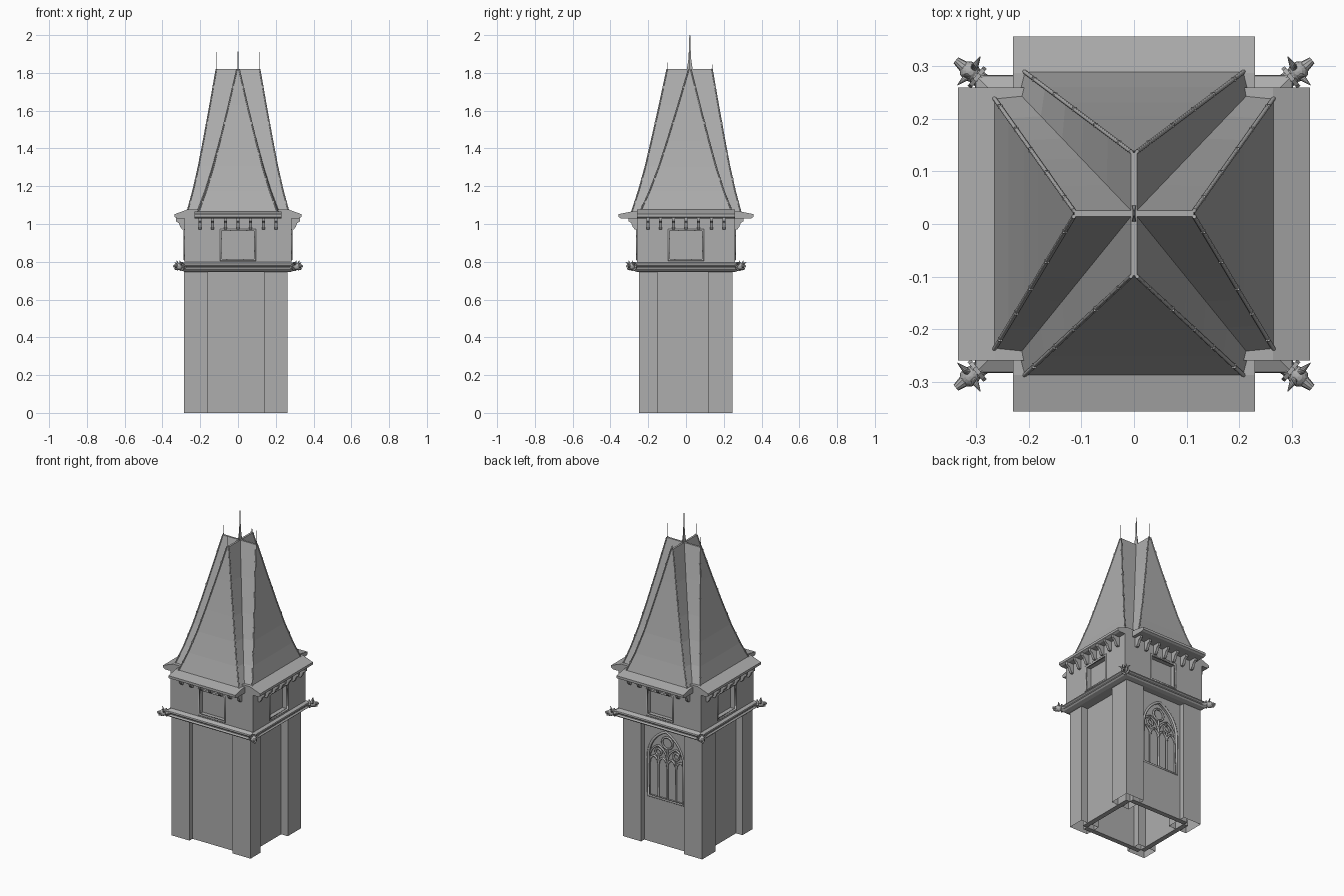
import bpy, bmesh
from math import pi, sin, cos, atan2, radians
from mathutils import Matrix, Vector

cube = bpy.data.objects.get("Cube")
if cube:
    bpy.data.objects.remove(cube)

stone = bpy.data.materials.new("grey_stone")
stone.use_nodes = True
GREY = (0.42, 0.42, 0.42, 1)
stone.diffuse_color = GREY
stone.node_tree.nodes["Principled BSDF"].inputs["Base Color"].default_value = GREY

I = Matrix.Identity(4)


def T(x, y, z=0):
    return Matrix.Translation((x, y, z))


def R(angle, axis="Z"):
    return Matrix.Rotation(angle, 4, axis)


def side(k, cx=0, cy=0):
    """Local frame whose -y faces front, left, back, right for k = 0..3."""
    return T(cx, cy) @ R(k * pi / 2)


def loft(bm, rings, M=I, bottom=True, top=True):
    vs = [[bm.verts.new(M @ Vector(p)) for p in ring] for ring in rings]
    n = len(rings[0])
    for a, b in zip(vs, vs[1:]):
        for i in range(n):
            j = (i + 1) % n
            bm.faces.new((a[i], a[j], b[j], b[i]))
    if bottom:
        bm.faces.new(vs[0][::-1])
    if top:
        bm.faces.new(vs[-1])


def prism(bm, pts, y0, y1, M=I):
    loft(bm, [[(u, y, z) for u, z in pts] for y in (y0, y1)], M)


def rect(x0, x1, y0, y1, z):
    return [(x0, y0, z), (x1, y0, z), (x1, y1, z), (x0, y1, z)]


def finish(name, bm, smooth=False):
    bmesh.ops.recalc_face_normals(bm, faces=bm.faces)
    me = bpy.data.meshes.new(name)
    bm.to_mesh(me)
    bm.free()
    me.materials.append(stone)
    if smooth:
        me.polygons.foreach_set("use_smooth", [True] * len(me.polygons))
    ob = bpy.data.objects.new(name, me)
    bpy.context.collection.objects.link(ob)
    return ob


def tubes(name, lines, r, M=I):
    cu = bpy.data.curves.new(name, "CURVE")
    cu.dimensions = "3D"
    cu.bevel_depth, cu.bevel_resolution, cu.use_fill_caps = r, 1, True
    for pts, closed in lines:
        sp = cu.splines.new("POLY")
        sp.points.add(len(pts) - 1)
        for p, co in zip(sp.points, pts):
            p.co = (*(M @ Vector(co)), 1)
        sp.use_cyclic_u = closed
    cu.materials.append(stone)
    ob = bpy.data.objects.new(name, cu)
    bpy.context.collection.objects.link(ob)


def arch(cx, hw, zs, rise, n=8):
    """Pointed arch from left springing to right springing, as (x, z)."""
    c = (rise ** 2 - hw ** 2) / (2 * hw)
    a = atan2(rise, c)
    half = [((hw + c) * cos(a * i / n) - c, zs + (hw + c) * sin(a * i / n)) for i in range(n + 1)]
    return [(cx - x, z) for x, z in half] + [(cx + x, z) for x, z in half[-2::-1]]


def wall(bm, hw, z0, z1, off, th, M, opening=None):
    """Slab at y = -off; opening is the left half outline, bottom to top."""
    for s in (-1, 1):
        hole = [(-s * x, z) for x, z in opening] if opening else []
        prism(bm, [(s * hw, z0), (0, z0)] + hole + [(0, z1), (s * hw, z1)], -off, th - off, M)


# Corner buttresses, hollow and open below
CX, CY = -0.012, -0.002
for xn, x0, x1 in (("right", -0.285, -0.16), ("left", 0.137, 0.262)):
    for yn, y0, y1 in (("front", -0.25, -0.15), ("back", 0.117, 0.247)):
        bm = bmesh.new()
        loft(bm, [rect(x0, x1, y0, y1, z) for z in (0, 0.76)], bottom=False)
        finish(f"buttress_{yn}_{xn}", bm)

# Recessed shaft walls; the back one has a pointed window opening
ZB, ZS, HW, RISE = 0.285, 0.53, 0.122, 0.18
outline = arch(0, HW, ZS, RISE)
half = outline[:len(outline) // 2 + 1]
for k, name in enumerate(("front", "left", "back", "right")):
    bm = bmesh.new()
    off, hw = ((0.218, 0.2), (0.228, 0.19))[k % 2]
    hole = [(0, ZB), (-HW, ZB)] + half if k == 2 else None
    wall(bm, hw, 0, 0.76, off, 0.03, side(k, CX, CY), hole)
    finish(f"shaft_wall_{name}", bm)

# Traceried window
M = side(2, CX, CY)
bm = bmesh.new()
prism(bm, [(-HW, ZB), (HW, ZB), (HW, 0.72), (-HW, 0.72)], -0.195, -0.185, M)
finish("window_pane", bm)


def flat(pts, y):
    return [(x, y, z) for x, z in pts]


tubes("window_frame", [(flat([(-HW, ZB)] + outline + [(HW, ZB)], -0.216), True)], 0.008, M)
tracery = [(flat([(u, ZB), (u, z)], -0.203), False) for u, z in ((-0.061, 0.55), (0, 0.6), (0.061, 0.55))]
tracery += [(flat(arch(u, 0.061, 0.52, 0.085), -0.203), False) for u in (-0.061, 0.061)]
tracery += [(flat(arch(u * 0.0305, 0.03, 0.49, 0.045, 4), -0.203), False) for u in (-3, -1, 1, 3)]
for u, z, r in ((0, 0.635, 0.036), (-0.061, 0.565, 0.02), (0.061, 0.565, 0.02)):
    ring = [(u + r * cos(a * pi / 8), z + r * sin(a * pi / 8)) for a in range(16)]
    tracery.append((flat(ring, -0.203), True))
tubes("window_tracery", tracery, 0.006, M)

# String course moulding
bm = bmesh.new()
course = ((-0.03, 0.745), (-0.008, 0.752), (0, 0.76), (-0.008, 0.768), (-0.008, 0.773),
          (0, 0.78), (-0.002, 0.788), (-0.03, 0.802))
loft(bm, [rect(-0.303 - d, 0.303 + d, -0.284 - d, 0.284 + d, z) for d, z in course])
finish("string_course", bm)

# Upper storey with a square opening on each side
bm = bmesh.new()
loft(bm, [rect(-0.244, 0.244, -0.22, 0.22, z) for z in (0.79, 1.03)])
finish("upper_core", bm)
W0, W1, WH = 0.81, 0.968, 0.09
for k, name in enumerate(("front", "left", "back", "right")):
    off, hw = ((0.26, 0.284), (0.284, 0.22))[k % 2]
    bm = bmesh.new()
    wall(bm, hw, 0.79, 1.03, off, 0.04, side(k), [(0, W0), (-WH, W0), (-WH, W1), (0, W1)])
    finish(f"upper_wall_{name}", bm)
    sq = [(-WH, W0), (WH, W0), (WH, W1), (-WH, W1)]
    tubes(f"opening_frame_{name}", [(flat(sq, -off + 0.004), True)], 0.008, side(k))

    # Row of eave brackets
    bm = bmesh.new()
    bracket = [(-0.005, 1.035), (0.045, 1.035), (0.045, 1.015), (0.03, 1.005),
               (0.022, 0.985), (0.012, 0.972), (-0.005, 0.97)]
    for i in range(-3, 4):
        prism(bm, bracket, -0.008, 0.008, side(k) @ T(i * 0.067, -off) @ R(-pi / 2))
    finish(f"brackets_{name}", bm)

    # Flared eave
    bm = bmesh.new()
    tip, inner, w, rise = ((0.357, 0.287, 0.23, 1.066), (0.335, 0.265, 0.26, 1.078))[k % 2]
    eave = [(0, 1.03), (tip - 0.012, 1.03), (tip, 1.037), (tip, 1.052), (inner, rise), (0, rise)]
    prism(bm, eave, -w, w, side(k) @ R(-pi / 2))
    finish(f"eave_{name}", bm)

# Cross-shaped spire roof: four hipped arms meeting in valleys
base = [(-0.21, -0.289), (0.21, -0.289), (0.22, -0.25), (0.27, -0.245), (0.27, 0.245), (0.22, 0.25)]
base += [(0.21, 0.291), (-0.21, 0.291), (-0.22, 0.25), (-0.27, 0.245), (-0.27, -0.245), (-0.22, -0.25)]
t, YC, EX, S, N = 0.006, 0.02, 0.115, -0.1, 0.138
peak = [(-t, S), (t, S), (t, YC - t), (EX, YC - t), (EX, YC + t), (t, YC + t)]
peak += [(-t, N), (-t, N), (-t, YC + t), (-EX, YC + t), (-EX, YC - t), (-t, YC - t)]
peak[6] = (t, N)
levels = [(0, 0), (0.15, 0.2), (0.32, 0.39), (0.5, 0.56), (0.75, 0.785), (1, 1)]
rings = [[(b[0] + (p[0] - b[0]) * s, b[1] + (p[1] - b[1]) * s, 1.06 + 0.76 * h)
          for b, p in zip(base, peak)] for h, s in levels]
bm = bmesh.new()
loft(bm, rings)
finish("spire_roof", bm)
hips = [i for i in range(12) if i % 3 != 2]
tubes("hip_trim", [([r[i] for r in rings], False) for i in hips], 0.004)

# Small hooks along the hips
bm = bmesh.new()
for i in hips:
    for a, b in zip(rings, rings[1:]):
        p = Vector(a[i]).lerp(Vector(b[i]), 0.5)
        bmesh.ops.create_cube(bm, size=0.009, matrix=T(*p))
finish("hip_hooks", bm)

# Finials on the crossing and the ridge ends
bm = bmesh.new()
for x, y, w, d, h in ((0, YC, 0.004, 0.016, 0.18), (EX, YC, 0.002, 0.002, 0.09), (-EX, YC, 0.002, 0.002, 0.09),
                      (0, S, 0.002, 0.002, 0.09), (0, N, 0.002, 0.002, 0.09)):
    loft(bm, [rect(x - w * f, x + w * f, y - d * f, y + d * f, 1.815 + (h + 0.005) * g)
              for f, g in ((1, 0), (0.4, 0.35), (0.15, 1))])
finish("finials", bm)


# Beast heads on the corners of the string course
def cone(bm, r1, r2, length, M):
    bmesh.ops.create_cone(bm, cap_ends=True, segments=10, radius1=r1, radius2=r2, depth=length,
                          matrix=M @ R(pi / 2, "Y") @ T(0, 0, length / 2))


for xn, sx in (("right", -1), ("left", 1)):
    for yn, sy in (("front", -1), ("back", 1)):
        M = T(sx * 0.272, sy * 0.258, 0.775) @ R(atan2(sy * 0.8, sx))
        bm = bmesh.new()
        cone(bm, 0.016, 0.016, 0.04, M)
        cone(bm, 0.024, 0.024, 0.008, M @ T(0.03, 0))
        bmesh.ops.create_uvsphere(bm, u_segments=12, v_segments=8, radius=0.02,
                                  matrix=M @ T(0.052, 0) @ Matrix.Diagonal((1, 0.95, 1, 1)))
        cone(bm, 0.013, 0.007, 0.026, M @ T(0.06, 0, 0.002))
        cone(bm, 0.009, 0.005, 0.02, M @ T(0.06, 0, -0.012))
        for s in (-1, 1):
            cone(bm, 0.007, 0.001, 0.026, M @ T(0.05, s * 0.012, 0.01) @ R(s * radians(80)) @ R(-0.5, "Y"))
            cone(bm, 0.007, 0.001, 0.024, M @ T(0.048, s * 0.008, 0.01) @ R(s * 0.6) @ R(-1.1, "Y"))
        finish(f"beast_head_{yn}_{xn}", bm)
